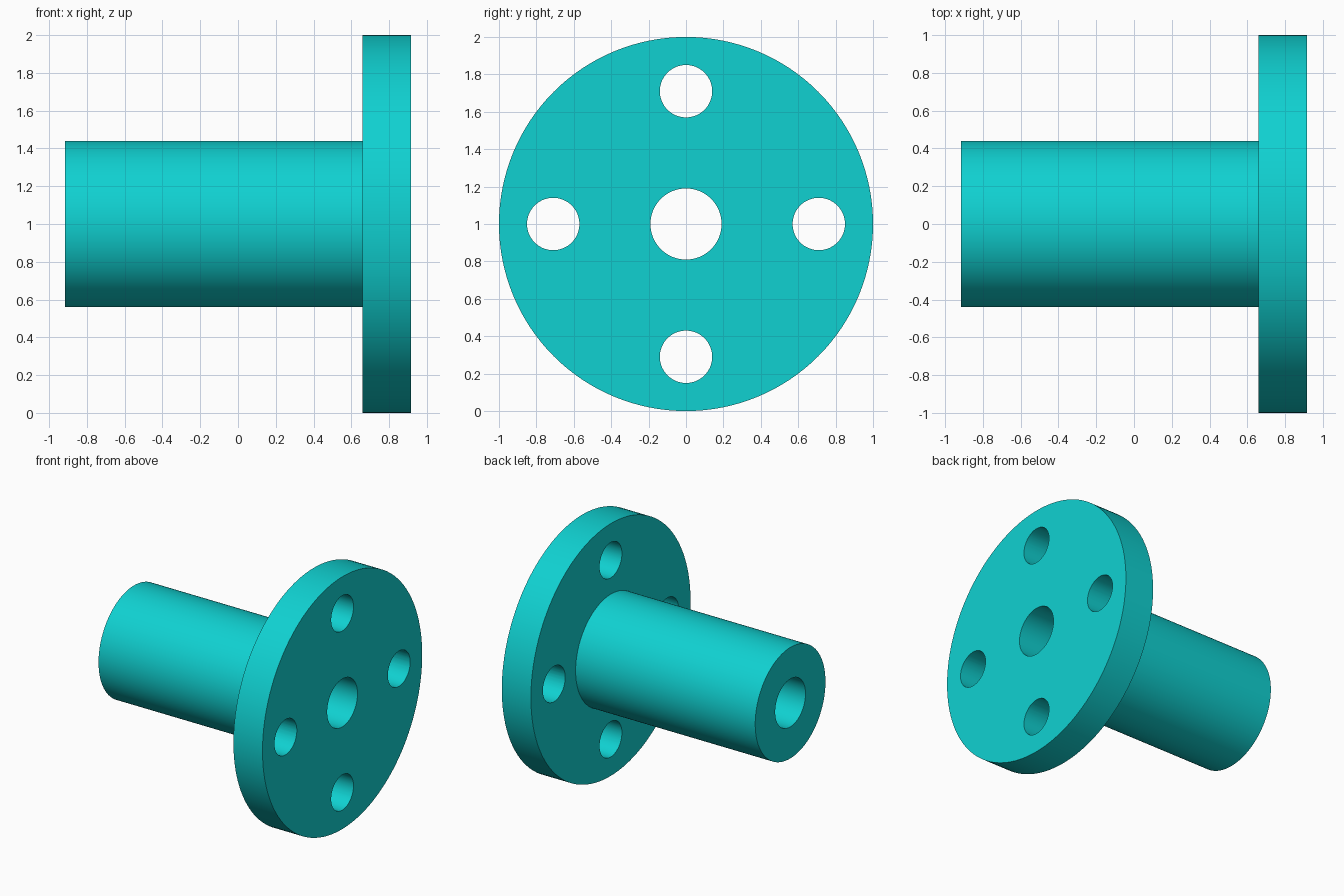
import bpy, bmesh, math
from mathutils import Matrix, Vector

if "Cube" in bpy.data.objects:
    bpy.data.objects.remove(bpy.data.objects["Cube"])

SEGMENTS = 128
X_END, X_SHOULDER, X_FACE = -0.915, 0.66, 0.915
BORE_R, BARREL_R, FLANGE_R = 0.19, 0.44, 1.0
BOLT_R, BOLT_CIRCLE = 0.14, 0.71

teal = bpy.data.materials.new("turquoise")
teal.diffuse_color = (0.005, 0.64, 0.64, 1)
teal.use_nodes = True
teal.node_tree.nodes["Principled BSDF"].inputs["Base Color"].default_value = teal.diffuse_color


def add_object(name, bm):
    bmesh.ops.recalc_face_normals(bm, faces=bm.faces)
    mesh = bpy.data.meshes.new(name)
    bm.to_mesh(mesh)
    bm.free()
    mesh.materials.append(teal)
    obj = bpy.data.objects.new(name, mesh)
    obj.location.z = FLANGE_R
    bpy.context.collection.objects.link(obj)
    return obj


# Flanged sleeve: closed half section (x, radius) spun around the x axis
section = [(X_END, BORE_R), (X_END, BARREL_R), (X_SHOULDER, BARREL_R),
           (X_SHOULDER, FLANGE_R), (X_FACE, FLANGE_R), (X_FACE, BORE_R)]
bm = bmesh.new()
verts = [bm.verts.new((x, 0, r)) for x, r in section]
edges = [bm.edges.new((verts[i - 1], verts[i])) for i in range(len(verts))]
bmesh.ops.spin(bm, geom=verts + edges, cent=(0, 0, 0), axis=(1, 0, 0),
               angle=math.tau, steps=SEGMENTS, use_merge=True)
bmesh.ops.remove_doubles(bm, verts=bm.verts, dist=1e-4)
sleeve = add_object("flanged_sleeve", bm)

# Four bolt hole cutters around the flange
bm = bmesh.new()
for i in range(4):
    a = i * math.pi / 2
    centre = Vector(((X_SHOULDER + X_FACE) / 2,
                     BOLT_CIRCLE * math.cos(a), BOLT_CIRCLE * math.sin(a)))
    bmesh.ops.create_cone(bm, cap_ends=True, segments=64, radius1=BOLT_R,
                          radius2=BOLT_R, depth=0.4,
                          matrix=Matrix.Translation(centre)
                          @ Matrix.Rotation(math.pi / 2, 4, 'Y'))
cutter = add_object("bolt_hole_cutter", bm)
cutter.hide_render = True

# Drill the holes, then drop the cutter
drill = sleeve.modifiers.new("bolt_holes", 'BOOLEAN')
drill.operation = 'DIFFERENCE'
drill.solver = 'EXACT'
drill.object = cutter
bpy.context.view_layer.objects.active = sleeve
sleeve.select_set(True)
bpy.ops.object.modifier_apply(modifier=drill.name)
bpy.data.objects.remove(cutter)

# Smooth round walls with crisp rims
bpy.ops.object.shade_smooth_by_angle(angle=math.radians(30))
